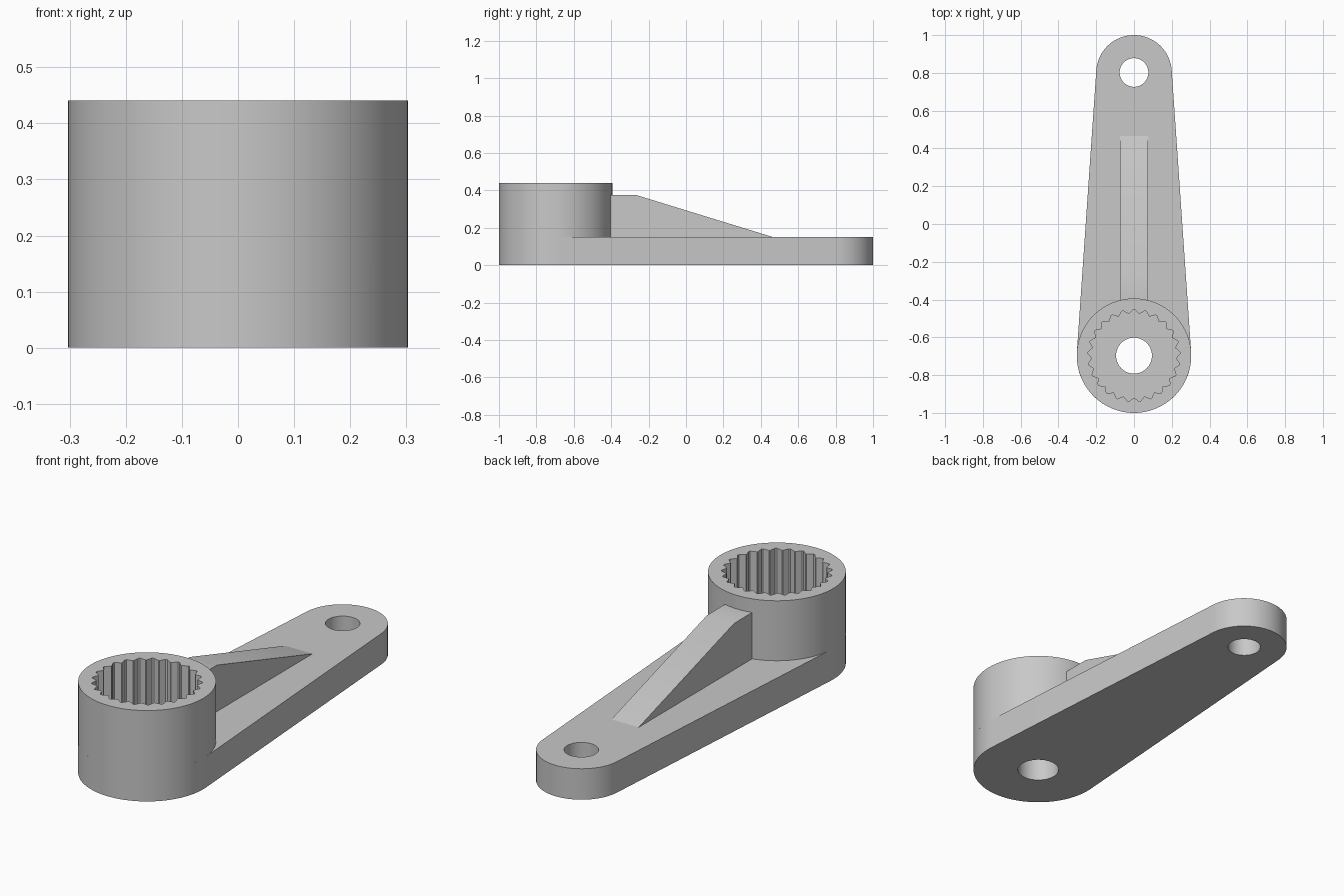
import bpy
import bmesh
from math import asin, cos, pi, sin, tau
from mathutils import Vector

default = bpy.data.objects.get("Cube")
if default:
    bpy.data.objects.remove(default, do_unlink=True)

HUB_Y, HUB_R = -0.697, 0.303
TIP_Y, TIP_R = 0.8, 0.2
PLATE_Z, HUB_Z = 0.15, 0.441
TEETH = 25

grey = bpy.data.materials.new("plain grey")
grey.diffuse_color = (0.58, 0.58, 0.58, 1)
grey.use_nodes = True
grey.node_tree.nodes["Principled BSDF"].inputs["Base Color"].default_value = grey.diffuse_color


def arc(y, r, start=0.0, sweep=tau, n=96):
    """Points on an arc centred on x = 0; a full turn leaves out the repeat."""
    count = n if sweep == tau else n + 1
    return [(r * cos(start + sweep * i / n), y + r * sin(start + sweep * i / n))
            for i in range(count)]


def extrude_loops(name, loops, low, high, to_3d=lambda u, v, w: (u, v, w)):
    """Solid from an outline and its holes, extruded between two levels."""
    bm = bmesh.new()
    edges = []
    for loop in loops:
        verts = [bm.verts.new(to_3d(u, v, low)) for u, v in loop]
        edges += [bm.edges.new((a, b)) for a, b in zip(verts, verts[1:] + verts[:1])]
    bmesh.ops.triangle_fill(bm, use_beauty=True, edges=edges)
    result = bmesh.ops.extrude_face_region(bm, geom=bm.faces[:], use_keep_orig=True)
    moved = [g for g in result["geom"] if isinstance(g, bmesh.types.BMVert)]
    shift = Vector(to_3d(0, 0, high)) - Vector(to_3d(0, 0, low))
    bmesh.ops.translate(bm, verts=moved, vec=shift)
    bmesh.ops.recalc_face_normals(bm, faces=bm.faces[:])
    mesh = bpy.data.meshes.new(name)
    bm.to_mesh(mesh)
    bm.free()
    mesh.materials.append(grey)
    obj = bpy.data.objects.new(name, mesh)
    bpy.context.collection.objects.link(obj)
    bpy.ops.object.select_all(action="DESELECT")
    obj.select_set(True)
    bpy.context.view_layer.objects.active = obj
    bpy.ops.object.shade_smooth_by_angle(angle=pi / 7)
    return obj


# Tapered arm plate: two arcs joined by tangents, with a screw hole at each end
lean = asin((HUB_R - TIP_R) / (TIP_Y - HUB_Y))
outline = (arc(TIP_Y, TIP_R, lean, pi - 2 * lean, 48)
           + arc(HUB_Y, HUB_R, pi - lean, pi + 2 * lean, 64))
extrude_loops("arm_plate",
              [outline, arc(TIP_Y + 0.002, 0.076, n=64), arc(HUB_Y, 0.095, n=64)],
              0, PLATE_Z)

# Hub collar with a ring of tapered notches round its socket
spline = []
for i in range(TEETH):
    a = pi / 2 + tau * i / TEETH
    out, side = Vector((cos(a), sin(a))), Vector((-sin(a), cos(a)))
    for r, s in ((0.222, -0.026), (0.244, -0.004), (0.244, 0.004), (0.222, 0.026)):
        p = out * r + side * s
        spline.append((p.x, p.y + HUB_Y))
extrude_loops("hub_collar", [arc(HUB_Y, HUB_R), spline], PLATE_Z, HUB_Z)

# Sloping stiffening rib between hub and arm
rib = [(-0.42, PLATE_Z), (0.467, PLATE_Z), (-0.265, 0.375), (-0.42, 0.375)]
extrude_loops("stiffening_rib", [rib], -0.073, 0.073, lambda u, v, w: (w, u, v))
